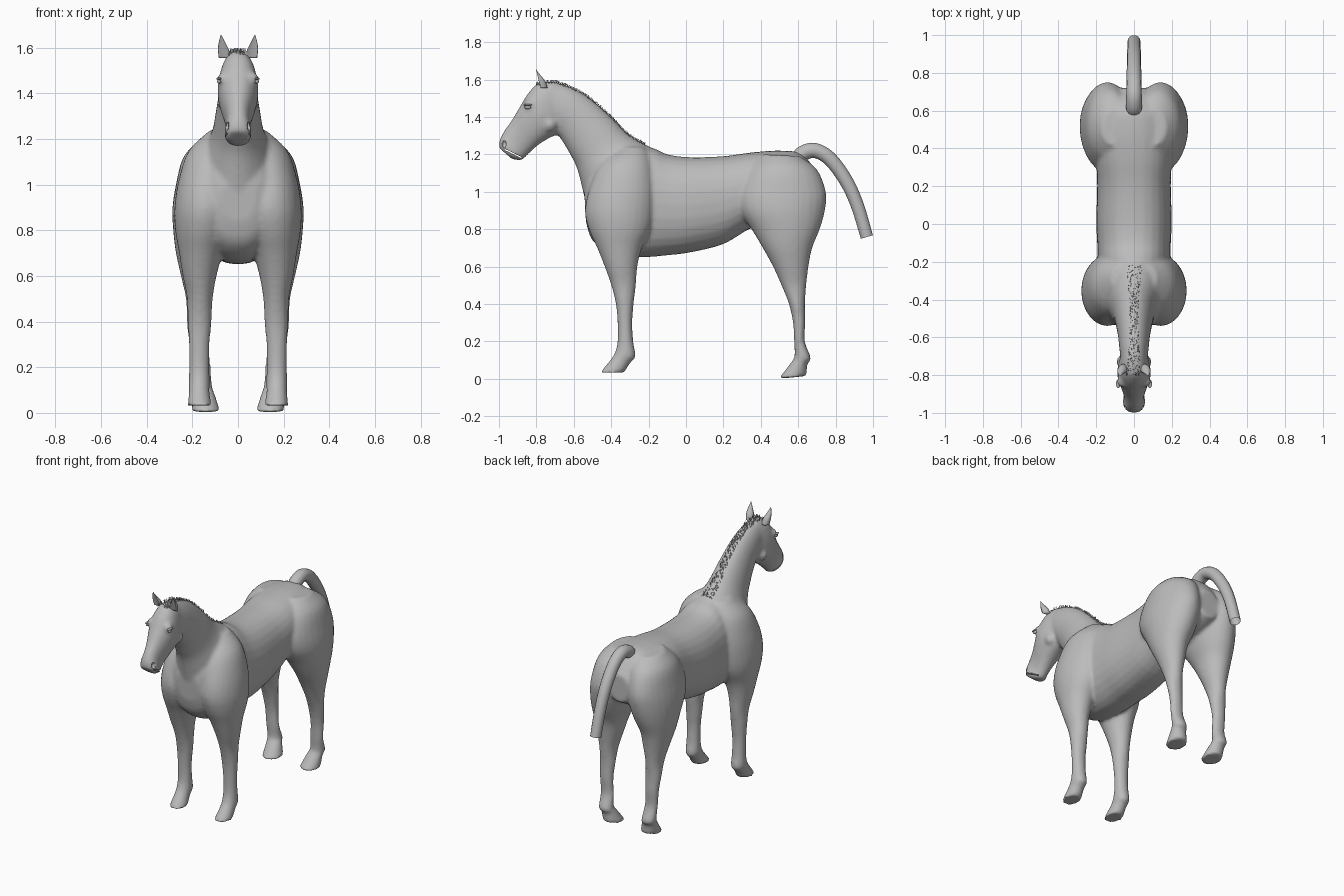
import bpy, bmesh, math, random
from mathutils import Vector, Matrix

cube = bpy.data.objects.get("Cube")
if cube:
    bpy.data.objects.remove(cube, do_unlink=True)
random.seed(4)

grey = bpy.data.materials.new("plain grey")
grey.use_nodes = True
grey.diffuse_color = (0.5, 0.5, 0.5, 1)
grey.node_tree.nodes["Principled BSDF"].inputs["Base Color"].default_value = grey.diffuse_color


def finish(bm, name, smooth=True):
    """Turn a bmesh into a named, coloured object."""
    bmesh.ops.recalc_face_normals(bm, faces=bm.faces)
    for face in bm.faces:
        face.smooth = smooth
    mesh = bpy.data.meshes.new(name)
    bm.to_mesh(mesh)
    bm.free()
    mesh.materials.append(grey)
    obj = bpy.data.objects.new(name, mesh)
    bpy.context.collection.objects.link(obj)
    return obj


def spline(a, b, c, d, t):
    """Smooth blend from b to c."""
    return b + (c - a) * (t / 2) + (a * 2 - b * 5 + c * 4 - d) * (t * t / 2) \
        + ((b - c) * 3 + d - a) * (t ** 3 / 2)


def refine(rows, steps):
    """Insert smooth in-between rows into a list of number rows."""
    result = []
    last = len(rows) - 1
    for i in range(last):
        near = [rows[max(i - 1, 0)], rows[i], rows[i + 1], rows[min(i + 2, last)]]
        for s in range(steps):
            result.append([spline(*values, s / steps) for values in zip(*near)])
    result.append(list(rows[-1]))
    return result


def loft(bm, rows, side=1, steps=4, sides=28, power=1.0):
    """Skin rings given as front y, z, back y, z, centre x, half width."""
    rings = []
    for fy, fz, by, bz, x, width in refine(rows, steps):
        front, back = Vector((0, fy, fz)), Vector((0, by, bz))
        centre, reach = (front + back) / 2, (front - back) / 2
        ring = []
        for k in range(sides):
            a = math.tau * k / sides
            c, s = math.cos(a), math.sin(a)
            c = math.copysign(abs(c) ** power, c)
            s = math.copysign(abs(s) ** power, s)
            p = centre + reach * c
            p.x = side * (x + width * s)
            ring.append(bm.verts.new(p))
        rings.append(ring)
    for low, high in zip(rings, rings[1:]):
        for k in range(sides):
            n = (k + 1) % sides
            bm.faces.new((low[k], low[n], high[n], high[k]))
    bm.faces.new(rings[0][::-1])
    bm.faces.new(rings[-1])


# Barrel, from chest to rump
barrel = [
    (-.545, 1.02, -.535, .84, 0, .08), (-.51, 1.14, -.5, .74, 0, .14),
    (-.4, 1.25, -.4, .67, 0, .18), (-.2, 1.24, -.24, .65, 0, .19),
    (-.1, 1.2, -.1, .66, 0, .195), (.02, 1.185, .02, .675, 0, .2),
    (.2, 1.19, .2, .72, 0, .195), (.35, 1.21, .36, .81, 0, .2),
    (.5, 1.22, .5, .82, 0, .2), (.62, 1.2, .62, .85, 0, .16),
    (.72, 1.08, .72, .9, 0, .07)]

# Neck, crest to throat
neck = [
    (-.12, 1.2, -.52, .86, 0, .17), (-.22, 1.255, -.555, 1.02, 0, .15),
    (-.31, 1.31, -.585, 1.13, 0, .115), (-.41, 1.41, -.62, 1.2, 0, .098),
    (-.52, 1.505, -.655, 1.26, 0, .085), (-.62, 1.56, -.69, 1.31, 0, .078),
    (-.71, 1.59, -.74, 1.34, 0, .07)]

# Head, brow to jaw, ending at the lips
head = [
    (-.71, 1.59, -.64, 1.39, 0, .06), (-.79, 1.58, -.68, 1.315, 0, .08),
    (-.845, 1.525, -.735, 1.285, 0, .089), (-.885, 1.46, -.79, 1.25, 0, .077),
    (-.93, 1.385, -.835, 1.21, 0, .059), (-.972, 1.325, -.865, 1.18, 0, .053),
    (-.996, 1.275, -.885, 1.168, 0, .06), (-1, 1.235, -.93, 1.175, 0, .046)]

# Shoulder and front leg down to the hoof
front_leg = [
    (-.36, 1.24, -.22, 1.24, .06, .06), (-.46, 1.15, -.18, 1.15, .1, .115),
    (-.515, 1.02, -.165, 1.02, .135, .125), (-.54, .9, -.165, .9, .14, .138),
    (-.52, .8, -.185, .8, .15, .125), (-.475, .7, -.235, .7, .162, .096),
    (-.435, .6, -.26, .6, .168, .074), (-.4, .5, -.268, .5, .167, .056),
    (-.375, .4, -.28, .4, .168, .052), (-.366, .3, -.287, .3, .17, .045),
    (-.366, .2, -.282, .2, .17, .044), (-.38, .14, -.27, .12, .17, .047),
    (-.405, .1, -.298, .085, .17, .045), (-.46, .033, -.33, .033, .168, .053)]

# Haunch and hind leg down to the hoof
hind_leg = [
    (.41, 1.2, .61, 1.19, .09, .08), (.33, 1.12, .7, 1.12, .12, .12),
    (.275, 1, .748, 1, .137, .135), (.285, .9, .743, .9, .145, .142),
    (.35, .8, .715, .8, .158, .126), (.41, .7, .675, .7, .172, .1),
    (.465, .6, .655, .6, .172, .078), (.51, .5, .643, .5, .172, .056),
    (.55, .4, .636, .4, .172, .052), (.572, .3, .638, .3, .17, .045),
    (.578, .2, .635, .2, .165, .045), (.58, .12, .668, .11, .16, .047),
    (.56, .085, .65, .08, .152, .05), (.495, 0, .645, .015, .14, .062)]

body = bmesh.new()
loft(body, barrel, power=.88)
loft(body, neck)
loft(body, head, power=.9)
for side in (-1, 1):
    loft(body, front_leg, side)
    loft(body, hind_leg, side)
    # Cheek and brow fullness
    for y, z, x, size in ((-.73, 1.36, .05, .042), (-.835, 1.465, .06, .03)):
        place = Matrix.Translation((side * x, y, z))
        bmesh.ops.create_uvsphere(body, u_segments=20, v_segments=12, radius=size, matrix=place)
horse_body = finish(body, "horse_body")
remesh = horse_body.modifiers.new("blend parts", "REMESH")
remesh.mode = "VOXEL"
remesh.voxel_size = .011
remesh.use_smooth_shade = True
soften = horse_body.modifiers.new("soften", "SMOOTH")
soften.factor = .5
soften.iterations = 5

# Cutters for the nostrils and the mouth line
cut = bmesh.new()
for side in (-1, 1):
    place = Matrix.Translation((side * .048, -.972, 1.255)) @ Matrix.Diagonal((.016, .011, .02, 1))
    bmesh.ops.create_uvsphere(cut, u_segments=16, v_segments=10, radius=1, matrix=place)
slit = Matrix.Translation((0, -.925, 1.205)) @ Matrix.Rotation(-.45, 4, "X") @ Matrix.Diagonal((.2, .1, .006, 1))
bmesh.ops.create_cube(cut, size=1, matrix=slit)
cutter = finish(cut, "muzzle_cutter")
cutter.hide_render = True
cutter.hide_viewport = True
carve = horse_body.modifiers.new("nostrils and mouth", "BOOLEAN")
carve.operation = "DIFFERENCE"
carve.object = cutter

# Ears: pointed shells leaning forward, hollowed on the front
ear_rows = [
    (-.8, 1.555, -.74, 1.555, .058, .026), (-.803, 1.59, -.752, 1.59, .064, .024),
    (-.806, 1.62, -.775, 1.62, .07, .015), (-.81, 1.656, -.805, 1.656, .074, .002)]
for side, label in ((1, "left"), (-1, "right")):
    bm = bmesh.new()
    loft(bm, ear_rows, side, sides=16)
    for v in bm.verts:
        middle = -.778 - (v.co.z - 1.555) * .25
        if v.co.y < middle:
            v.co.y = middle + (middle - v.co.y) * .3
    finish(bm, label + "_ear")

    # Eye with a heavy upper lid
    bm = bmesh.new()
    for z, shape in ((1.452, (.009, .017, .01)), (1.464, (.012, .023, .006))):
        place = Matrix.Translation((side * .083, -.846, z)) @ Matrix.Diagonal((*shape, 1))
        bmesh.ops.create_uvsphere(bm, u_segments=16, v_segments=10, radius=1, matrix=place)
    finish(bm, label + "_eye")

# Mane: short stubble scattered along the crest
crest = refine([row[:2] for row in neck[1:]] + [(-.8, 1.58)], 24)
bm = bmesh.new()
for y, z in crest:
    spread = .022 + .022 * abs((y + .52) / .3) ** 2
    for n in range(3):
        x = random.uniform(-spread, spread)
        place = Matrix.Translation((x, y, z - x * x * 3)) @ Matrix.Rotation(random.uniform(-.4, .4), 4, "X")
        bmesh.ops.create_cone(bm, segments=3, radius1=.002, radius2=.0005, depth=.018, matrix=place)
finish(bm, "mane_stubble", smooth=False)

# Tail: an open tube arching back and down
path = refine([(.6, 1.17), (.625, 1.205), (.69, 1.22), (.77, 1.175), (.855, 1.06), (.915, .93), (.967, .758)], 6)
curve = bpy.data.curves.new("tail", "CURVE")
curve.dimensions = "3D"
curve.bevel_depth = .041
curve.bevel_resolution = 5
line = curve.splines.new("POLY")
line.points.add(len(path) - 1)
for i, (y, z) in enumerate(path):
    line.points[i].co = (0, y, z, 1)
    line.points[i].radius = 1.08 - .25 * i / len(path)
line.use_smooth = True
curve.materials.append(grey)
bpy.context.collection.objects.link(bpy.data.objects.new("tail", curve))
